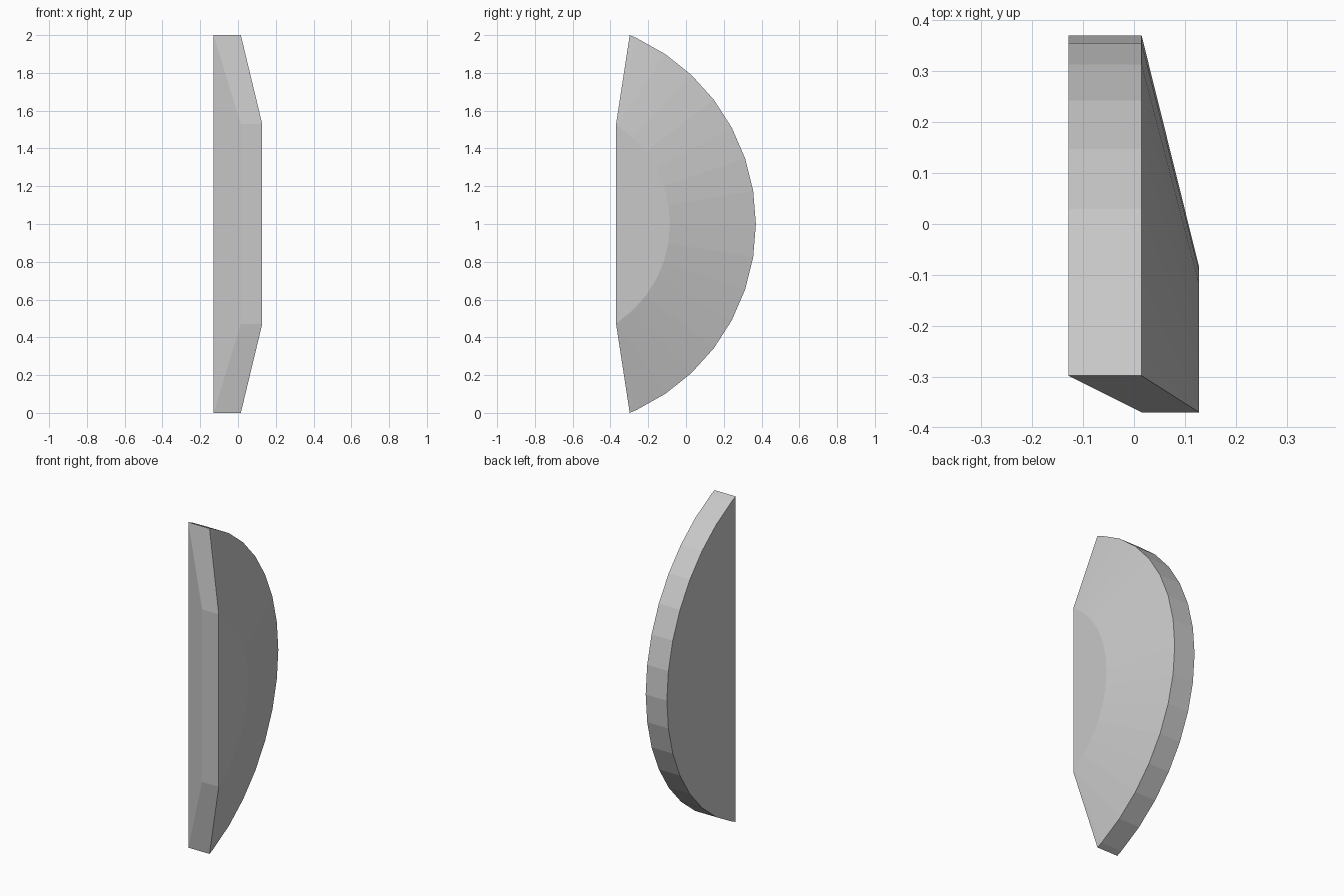
import bpy, bmesh
from math import sin, cos, radians

cube = bpy.data.objects.get("Cube")
if cube:
    bpy.data.objects.remove(cube, do_unlink=True)

# Single plain grey
grey = bpy.data.materials.new("light grey")
grey.use_nodes = True
colour = (0.58, 0.58, 0.58, 1)
grey.diffuse_color = colour
grey.node_tree.nodes["Principled BSDF"].inputs["Base Color"].default_value = colour

CENTRE_Y, STEP = -0.713, radians(9.35)
BACK_X, RIM_X, CAP_X = -0.129, 0.015, 0.128
bm = bmesh.new()


def arc(x, radius, steps, end_y, end_z):
    """Arc about the shared centre, closed off by a corner at each end."""
    pts = [(CENTRE_Y + radius * cos(k * STEP), radius * sin(k * STEP))
           for k in range(-steps, steps + 1)]
    pts = [(end_y, -end_z)] + pts + [(end_y, end_z)]
    return [bm.verts.new((x, y, 1 + z)) for y, z in pts]


# Flat back, straight rim and raised cap outlines
back = arc(BACK_X, 1.083, 7, -0.298, 1.0)
rim = arc(RIM_X, 1.083, 7, -0.298, 1.0)
cap = arc(CAP_X, 0.628, 6, -0.37, 0.53)
front = [bm.verts.new((RIM_X, -0.37, 1 + z)) for z in (-0.53, 0.53)]

bm.faces.new(back)
bm.faces.new(cap)

# Rim band and sloping cone between rim and cap
for a, b, c, d in zip(back, back[1:], rim[1:], rim):
    bm.faces.new((a, b, c, d))
inner = rim[1:-1]
for a, b, c, d in zip(inner, inner[1:], cap[1:], cap):
    bm.faces.new((a, b, c, d))
for i, j in ((0, 1), (-1, -2)):
    bm.faces.new((rim[i], rim[j], cap[i]))

# Front plate, its sloping side and the two angled end faces
bm.faces.new((front[0], cap[0], cap[-1], front[1]))
bm.faces.new((back[0], front[0], front[1], back[-1]))
for i in (0, -1):
    bm.faces.new((back[i], rim[i], cap[i], front[i]))

bmesh.ops.recalc_face_normals(bm, faces=bm.faces)
mesh = bpy.data.meshes.new("half_disc_block")
bm.to_mesh(mesh)
bm.free()
mesh.materials.append(grey)
block = bpy.data.objects.new("half_disc_block", mesh)
bpy.context.collection.objects.link(block)
